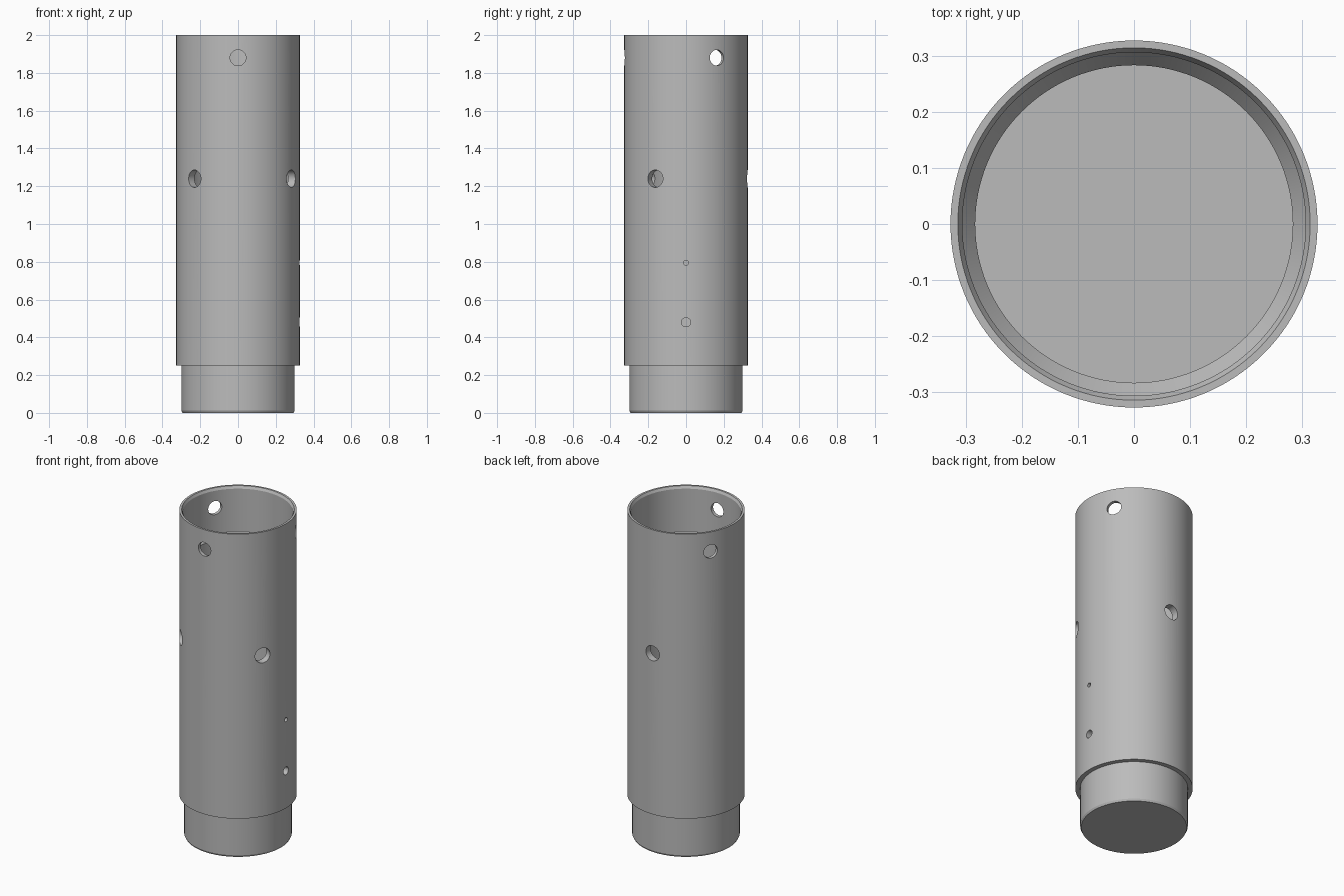
import bpy, bmesh, math
from mathutils import Matrix

if "Cube" in bpy.data.objects:
    bpy.data.objects.remove(bpy.data.objects["Cube"])

SEGMENTS = 128

grey = bpy.data.materials.new("plain grey")
grey.diffuse_color = (0.5, 0.5, 0.5, 1)
grey.use_nodes = True
grey.node_tree.nodes["Principled BSDF"].inputs["Base Color"].default_value = grey.diffuse_color


def make_object(name, bm):
    bmesh.ops.recalc_face_normals(bm, faces=bm.faces)
    mesh = bpy.data.meshes.new(name)
    bm.to_mesh(mesh)
    bm.free()
    obj = bpy.data.objects.new(name, mesh)
    bpy.context.collection.objects.link(obj)
    mesh.materials.append(grey)
    return obj


def lathe(name, profile):
    """Closed solid of revolution; the profile starts and ends on the axis."""
    bm = bmesh.new()
    verts = [bm.verts.new((r, 0, z)) for r, z in profile]
    edges = [bm.edges.new(pair) for pair in zip(verts, verts[1:])]
    bmesh.ops.spin(bm, geom=verts + edges, cent=(0, 0, 0), axis=(0, 0, 1),
                   angle=2 * math.pi, steps=SEGMENTS)
    bmesh.ops.remove_doubles(bm, verts=bm.verts, dist=1e-5)
    return make_object(name, bm)


# Tube: spigot at the bottom, wide body, bore and socket at the top
tube = lathe("tube_body", [
    (0, 0), (0.294, 0), (0.30, 0.012), (0.30, 0.25), (0.327, 0.25),
    (0.327, 2.0), (0.314, 2.0), (0.306, 1.985),
    (0.306, 1.72), (0.283, 1.69), (0.283, 0.03), (0, 0.03)])

# Radial holes: (angle in degrees, height, radius)
holes = [(a, 1.88, 0.042) for a in (-90, 30, 150)]
holes += [(a, 1.24, 0.046) for a in (-30, 90, -135)]
holes += [(0, 0.48, 0.024), (0, 0.795, 0.013)]

bm = bmesh.new()
for angle, z, radius in holes:
    place = (Matrix.Translation((0, 0, z))
             @ Matrix.Rotation(math.radians(angle), 4, 'Z')
             @ Matrix.Translation((0.31, 0, 0))
             @ Matrix.Rotation(math.pi / 2, 4, 'Y'))
    bmesh.ops.create_cone(bm, cap_ends=True, segments=40, radius1=radius,
                          radius2=radius, depth=0.16, matrix=place)
cutter = make_object("hole_cutter", bm)
cutter.hide_render = True

# Cut the holes, then discard the cutter
cut = tube.modifiers.new("holes", 'BOOLEAN')
cut.operation = 'DIFFERENCE'
cut.solver = 'EXACT'
cut.object = cutter
bpy.ops.object.select_all(action='DESELECT')
bpy.context.view_layer.objects.active = tube
tube.select_set(True)
bpy.ops.object.modifier_apply(modifier=cut.name)
bpy.data.objects.remove(cutter, do_unlink=True)

bpy.ops.object.shade_smooth_by_angle(angle=math.radians(20))
